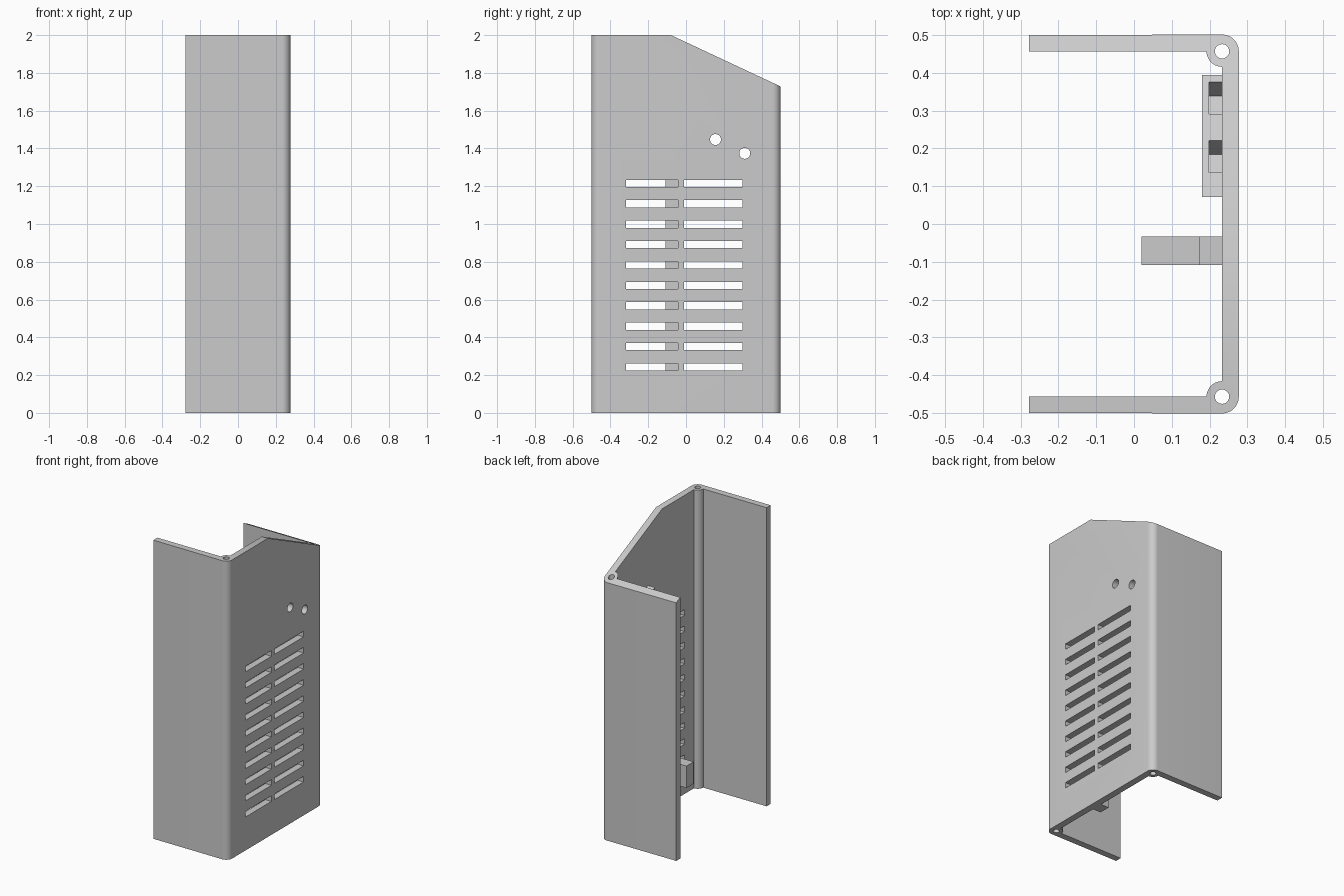
import bpy, bmesh, math
from mathutils import Matrix, Vector

if "Cube" in bpy.data.objects:
    bpy.data.objects.remove(bpy.data.objects["Cube"])

grey = bpy.data.materials.new("plain grey")
grey.use_nodes = True
grey.diffuse_color = (0.6, 0.6, 0.6, 1)
grey.node_tree.nodes["Principled BSDF"].inputs["Base Color"].default_value = (0.6, 0.6, 0.6, 1)

OUT, IN, BOLT_Y = 0.2775, 0.233, 0.457   # wall faces and corner bolt position
TILT = -math.atan(0.468)                 # slope of the cut top


def finish(name, bm):
    bmesh.ops.recalc_face_normals(bm, faces=bm.faces)
    mesh = bpy.data.meshes.new(name)
    bm.to_mesh(mesh)
    bm.free()
    mesh.materials.append(grey)
    obj = bpy.data.objects.new(name, mesh)
    bpy.context.collection.objects.link(obj)
    return obj


def add_box(bm, lo, hi):
    lo, hi = Vector(lo), Vector(hi)
    m = Matrix.Translation((lo + hi) / 2) @ Matrix.Diagonal((hi - lo).to_4d())
    return bmesh.ops.create_cube(bm, size=1, matrix=m)["verts"]


def add_rod(bm, centre, radius, length, axis):
    m = Matrix.Translation(centre)
    if axis == "X":
        m = m @ Matrix.Rotation(math.pi / 2, 4, "Y")
    bmesh.ops.create_cone(bm, cap_ends=True, segments=32, radius1=radius,
                          radius2=radius, depth=length, matrix=m)


def extrude(bm, points, offset):
    face = bm.faces.new([bm.verts.new(p) for p in points])
    out = bmesh.ops.extrude_face_region(bm, geom=[face])["geom"]
    bmesh.ops.translate(bm, vec=offset, verts=[v for v in out if isinstance(v, bmesh.types.BMVert)])


def cut(obj, bm):
    cutter = finish("cutter", bm)
    cutter.hide_render = True
    mod = obj.modifiers.new("cut", "BOOLEAN")
    mod.operation, mod.solver, mod.object = "DIFFERENCE", "EXACT", cutter
    bpy.context.view_layer.objects.active = obj
    bpy.ops.object.modifier_apply(modifier=mod.name)
    bpy.data.objects.remove(cutter)


def arc(radius, start, end, n=10):
    angles = [math.radians(start + (end - start) * i / n) for i in range(n + 1)]
    return [(IN + radius * math.cos(a), -BOLT_Y + radius * math.sin(a)) for a in angles]


# Channel-shaped shell: outer corner rounds, inner screw bosses, mirrored front to back
outer = [(-OUT, -0.5)] + arc(OUT - IN, -90, 0)
inner = arc(0.041, 90, 180) + [(-OUT, -BOLT_Y)]
mirror = lambda pts: [(x, -y) for x, y in reversed(pts)]
profile = outer + mirror(outer) + mirror(inner) + inner
bm = bmesh.new()
extrude(bm, [(x, y, 0) for x, y in profile], (0, 0, 2))
bmesh.ops.recalc_face_normals(bm, faces=bm.faces)

# Sloping top
slope_normal = Vector((0, -math.sin(TILT), math.cos(TILT)))
res = bmesh.ops.bisect_plane(bm, geom=bm.verts[:] + bm.edges[:] + bm.faces[:],
                             plane_co=(0, -0.08, 2), plane_no=slope_normal, clear_outer=True)
bmesh.ops.holes_fill(bm, edges=[e for e in bm.edges if e.is_boundary], sides=0)
shell = finish("shell", bm)

# Vent slots, indicator holes and corner screw holes
indicators = [(0.156, 1.447), (0.311, 1.374)]
bm = bmesh.new()
for row in range(10):
    z = 0.243 + 0.108 * row
    for y0, y1 in ((-0.317, -0.043), (-0.01, 0.298)):
        add_box(bm, (IN - 0.02, y0, z - 0.019), (OUT + 0.02, y1, z + 0.019))
for y, z in indicators:
    add_rod(bm, (0.25, y, z), 0.029, 0.12, "X")
for side in (-1, 1):
    add_rod(bm, (IN, side * BOLT_Y, 1), 0.019, 2.4, "Z")
cut(shell, bm)

# Tilted indicator holder against the inside wall
mid_y = sum(p[0] for p in indicators) / 2
mid_z = sum(p[1] for p in indicators) / 2
bm = bmesh.new()
corners = []
for y, side in ((0.071, -1), (0.394, -1), (0.394, 1), (0.071, 1)):
    z = mid_z + (y - mid_y) * math.tan(TILT) + side * 0.053 / math.cos(TILT)
    corners.append((0.18, y, z))
extrude(bm, corners, (IN - 0.18, 0, 0))
holder = finish("indicator_holder", bm)

# Open pockets, then the holes through the holder's face
bm = bmesh.new()
for y, z in indicators:
    verts = add_box(bm, (0.199, -0.047, -0.034), (IN + 0.02, 0.047, 0.08))
    bmesh.ops.transform(bm, verts=verts,
                        matrix=Matrix.Translation((0, y, z)) @ Matrix.Rotation(TILT, 4, "X"))
cut(holder, bm)
bm = bmesh.new()
for y, z in indicators:
    add_rod(bm, (0.2, y, z), 0.029, 0.1, "X")
cut(holder, bm)

# Upright rail behind the vents with a short support arm
bm = bmesh.new()
add_box(bm, (0.173, -0.109, 0), (IN, -0.033, 1.29))
finish("inner_rail", bm)
bm = bmesh.new()
add_box(bm, (0.02, -0.109, 0.205), (0.173, -0.033, 0.352))
finish("support_arm", bm)

# Smooth the rounded surfaces, keep edges crisp
bpy.ops.object.select_all(action="DESELECT")
for obj in (shell, holder):
    obj.select_set(True)
bpy.context.view_layer.objects.active = shell
bpy.ops.object.shade_smooth_by_angle(angle=math.radians(30))
